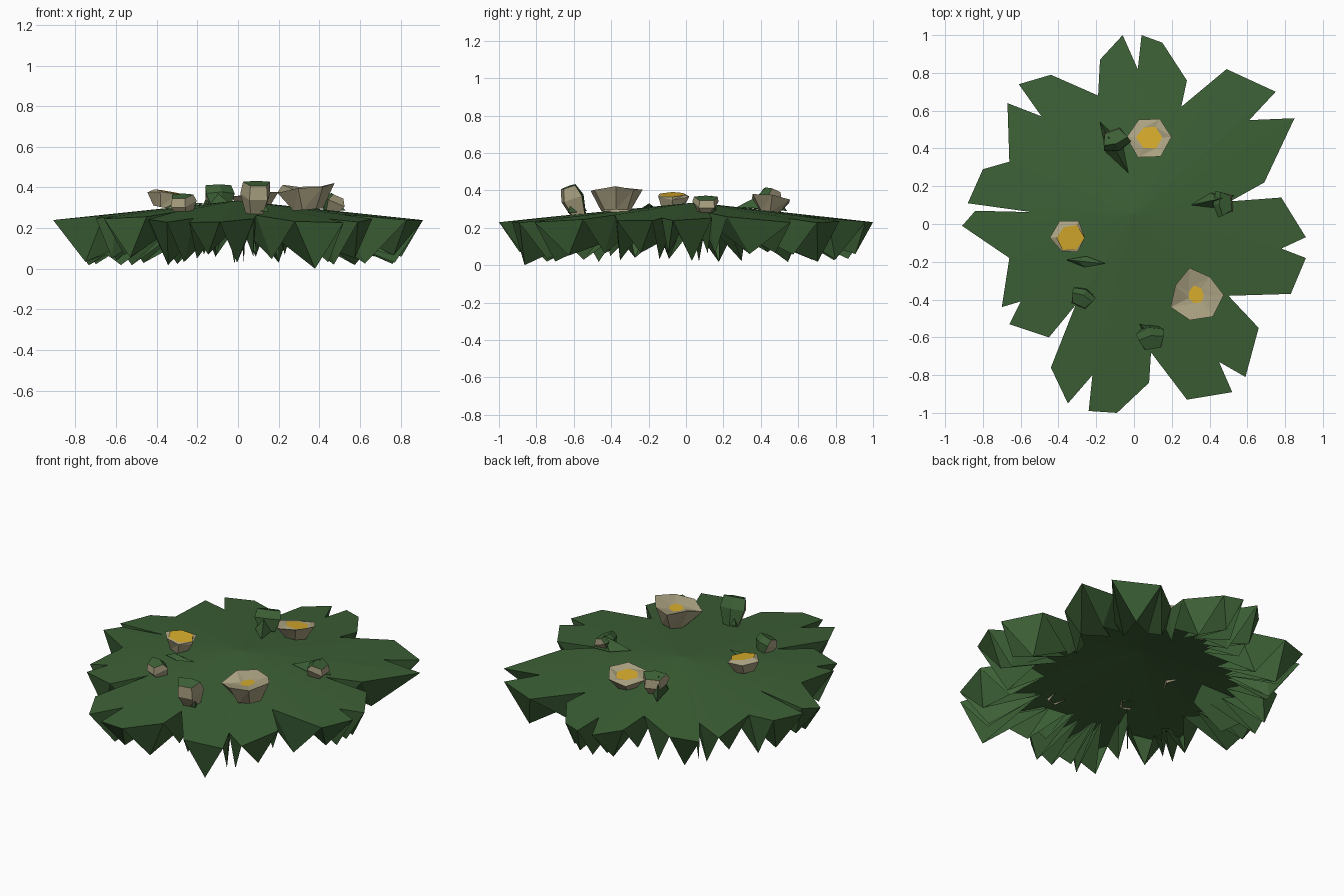
import bpy, bmesh, math, random
from mathutils import Vector, Matrix

if "Cube" in bpy.data.objects:
    bpy.data.objects.remove(bpy.data.objects["Cube"])

random.seed(4)

def material(name, rgb):
    m = bpy.data.materials.new(name)
    m.diffuse_color = (*rgb, 1)
    m.use_nodes = True
    m.node_tree.nodes["Principled BSDF"].inputs["Base Color"].default_value = m.diffuse_color
    return m

GREEN = material("leaf green", (0.045, 0.116, 0.036))
CREAM = material("petal cream", (0.41, 0.365, 0.225))
YELLOW = material("centre yellow", (0.68, 0.41, 0.025))

def make_object(name, bm, mats):
    bmesh.ops.recalc_face_normals(bm, faces=bm.faces)
    me = bpy.data.meshes.new(name)
    bm.to_mesh(me)
    bm.free()
    for m in mats:
        me.materials.append(m)
    ob = bpy.data.objects.new(name, me)
    bpy.context.collection.objects.link(ob)
    return ob

# jagged leaf outline seen from above, clockwise
OUTLINE = [(.78, .14), (.91, -.07), (.78, -.13), (.91, -.18), (.83, -.37), (.50, -.38),
           (.66, -.55), (.59, -.81), (.45, -.73), (.52, -.89), (.28, -.93), (.09, -.68),
           (.08, -.84), (-.09, -1), (-.24, -.99), (-.22, -.8), (-.35, -.95), (-.44, -.76),
           (-.31, -.43), (-.45, -.6), (-.66, -.53), (-.6, -.41), (-.7, -.44), (-.66, -.18),
           (-.91, -.01), (-.84, .07), (-.45, .05), (-.88, .11), (-.8, .29), (-.66, .33),
           (-.67, .64), (-.49, .57), (-.61, .74), (-.44, .79), (-.19, .68), (-.18, .87),
           (-.06, 1), (.02, .82), (.04, 1), (.15, .96), (.28, .76), (.25, .62), (.49, .82),
           (.75, .7), (.61, .55), (.85, .56), (.69, .22), (.51, .12)]

def dome(r):
    return 0.335 - 0.105 * r

# leaf mat: shallow dome with pointed leaf tips hanging down and folding inward
bm = bmesh.new()
centre = bm.verts.new((0, 0.05, dome(0)))
top, hem, tips = [], [], []
n = len(OUTLINE)
for i, (x, y) in enumerate(OUTLINE):
    r = math.hypot(x, y)
    top.append(bm.verts.new((x, y, dome(r))))
    h = min(.88, random.uniform(.46, .58) / r)
    hem.append(bm.verts.new((x * h, y * h, random.uniform(.14, .2))))
    x2, y2 = OUTLINE[(i + 1) % n]
    s = random.uniform(.86, .96)
    tips.append(bm.verts.new(((x + x2) / 2 * s, (y + y2) / 2 * s,
                              0.0 if i == 9 else random.uniform(.015, .07))))
for i in range(n):
    j = (i + 1) % n
    bm.faces.new((centre, top[j], top[i]))
    bm.faces.new((top[i], top[j], tips[i]))
    bm.faces.new((top[i], tips[i], hem[i]))
    bm.faces.new((top[j], hem[j], tips[i]))
make_object("leaf_mat", bm, [GREEN])

def placed(ob, loc, lean, toward):
    """Lean the part by an angle towards a compass direction."""
    axis = Vector((-math.sin(toward), math.cos(toward), 0))
    ob.matrix_world = Matrix.Translation(loc) @ Matrix.Rotation(lean, 4, axis)

# open flowers: faceted cup with jagged rim, petals sloping to a yellow middle
def flower(name, loc, base, rim, height, eye, eye_z, lean, toward, sides=7):
    bm = bmesh.new()
    rings = []
    for r, z, jag in ((base, 0, 0), (rim, height, 1), (eye, eye_z, 0)):
        ring = []
        for k in range(sides):
            a = 2 * math.pi * k / sides
            rr = r * (random.uniform(.88, 1.18) if jag else random.uniform(.85, 1.1))
            zz = z + (random.uniform(-.025, .025) if jag else 0)
            ring.append(bm.verts.new((rr * math.cos(a), rr * math.sin(a), zz)))
        rings.append(ring)
    for lo, hi in zip(rings, rings[1:]):
        for k in range(sides):
            m = (k + 1) % sides
            bm.faces.new((lo[k], lo[m], hi[m]))
            bm.faces.new((lo[k], hi[m], hi[k]))
    bm.faces.new(rings[2]).material_index = 1
    placed(make_object(name, bm, [CREAM, YELLOW]), loc, lean, toward)

flower("flower_front", (.335, -.375, .29), .08, .132, .115, .046, .095, .08, math.radians(180))
flower("flower_left", (-.355, -.07, .3), .06, .09, .075, .075, .08, .18, math.radians(-10), 6)
flower("flower_back", (.08, .45, .285), .06, .105, .07, .068, .072, .12, math.radians(80), 6)

# half-hidden buds: cream face outward, green hood behind, leaning outward
def bud(name, loc, width, height, direction, lean):
    t = math.radians(direction)
    w = width / 2
    bm = bmesh.new()
    turn = Matrix.Rotation(t, 3, 'Z')
    rings = []
    for across, depth, z in ((.6, .5, 0), (1, .8, height * .6), (.9, .5, height)):
        rings.append([bm.verts.new(turn @ Vector((w * depth * sx, w * across * sy, z)))
                      for sx, sy in ((1, -.6), (1, .6), (-.6, 1), (-1, 0), (-.6, -1))])
    for lo, hi in zip(rings, rings[1:]):
        for k in range(5):
            m = (k + 1) % 5
            f = bm.faces.new((lo[k], lo[m], hi[m], hi[k]))
            f.material_index = 1 if k in (2, 3) else 0
    bm.faces.new(rings[2]).material_index = 1
    placed(make_object(name, bm, [CREAM, GREEN]), loc, lean, t)

bud("bud_front", (.085, -.57, .265), .15, .165, -80, .35)
bud("bud_left", (-.265, -.37, .27), .13, .095, -115, .4)
bud("bud_right", (.45, .105, .28), .14, .085, 5, .4)
bud("bud_back", (-.09, .42, .29), .15, .12, 110, .35)

# dark folded leaves standing up beside the flowers
def leaf_fold(name, a, b, width, height):
    bm = bmesh.new()
    a, b = Vector(a), Vector(b)
    side = (b - a).cross(Vector((0, 0, 1))).normalized() * width
    va, vb = bm.verts.new(a), bm.verts.new(b)
    ridge = bm.verts.new(b * .7 + a * .3 + Vector((0, 0, height)))
    for s in (-1, 1):
        edge = bm.verts.new((a + b) / 2 + side * s)
        bm.faces.new((va, edge, ridge))
        bm.faces.new((edge, vb, ridge))
    make_object(name, bm, [GREEN])

leaf_fold("leaf_back", (-.03, .27, .31), (-.18, .54, .29), .05, .11)
leaf_fold("leaf_right", (.3, .1, .31), (.53, .15, .285), .04, .08)
leaf_fold("leaf_left", (-.15, -.21, .32), (-.36, -.19, .3), .03, .025)
leaf_fold("leaf_front", (.03, -.53, .29), (.15, -.63, .28), .04, .11)
